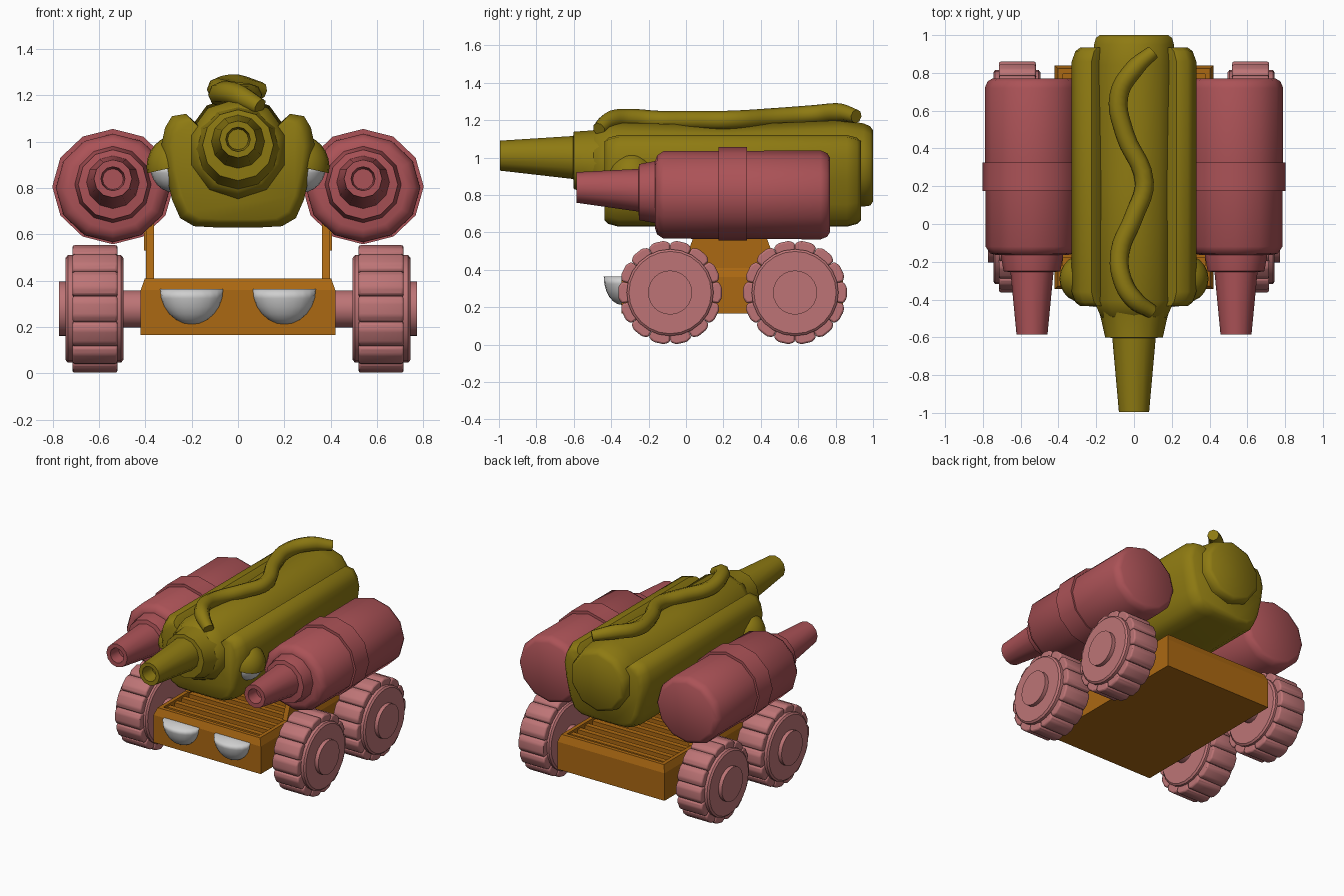
import bpy, bmesh, math
from mathutils import Vector

if bpy.data.objects.get("Cube"):
    bpy.data.objects.remove(bpy.data.objects["Cube"])


def material(name, rgb):
    m = bpy.data.materials.new(name)
    m.use_nodes = True
    m.diffuse_color = (*rgb, 1)
    m.node_tree.nodes["Principled BSDF"].inputs["Base Color"].default_value = (*rgb, 1)
    return m


OLIVE = material("mustard olive", (0.27, 0.195, 0.006))
RED = material("ketchup red", (0.41, 0.085, 0.095))
PINK = material("wheel pink", (0.51, 0.175, 0.18))
ORANGE = material("grill orange", (0.41, 0.14, 0.006))
GREY = material("light grey", (0.62, 0.62, 0.62))


def finish(name, bm, mat, bevel=0, segments=2, angle=35):
    """Turn a bmesh into a shaded object, with optional rounded edges."""
    bmesh.ops.recalc_face_normals(bm, faces=bm.faces)
    me = bpy.data.meshes.new(name)
    bm.to_mesh(me)
    bm.free()
    ob = bpy.data.objects.new(name, me)
    bpy.context.collection.objects.link(ob)
    me.materials.append(mat)
    if bevel:
        mod = ob.modifiers.new("round", "BEVEL")
        mod.width, mod.segments, mod.limit_method = bevel, segments, "ANGLE"
    for o in bpy.context.selected_objects:
        o.select_set(False)
    ob.select_set(True)
    bpy.context.view_layer.objects.active = ob
    bpy.ops.object.shade_smooth_by_angle(angle=math.radians(angle))
    return ob


def loft(name, rings, mat, **kw):
    """Skin a list of equal-length closed rings and cap both ends."""
    bm = bmesh.new()
    loops = [[bm.verts.new(p) for p in ring] for ring in rings]
    n = len(loops[0])
    for a, b in zip(loops, loops[1:]):
        for i in range(n):
            j = (i + 1) % n
            bm.faces.new((a[i], a[j], b[j], b[i]))
    bm.faces.new(loops[0])
    bm.faces.new(loops[-1])
    return finish(name, bm, mat, **kw)


def lathe_y(name, x, profile, mat, sides=12, squash=1, **kw):
    """Turned shape along y; profile rows are (y, radius, centre height)."""
    rings = [[(x + r * math.sin(math.tau * i / sides), y,
               z + r * squash * math.cos(math.tau * i / sides))
              for i in range(sides)] for y, r, z in profile]
    return loft(name, rings, mat, **kw)


def lathe_x(name, y, z, profile, mat, sides=24, **kw):
    rings = [[(x, y + r * math.sin(math.tau * i / sides), z + r * math.cos(math.tau * i / sides))
              for i in range(sides)] for x, r in profile]
    return loft(name, rings, mat, **kw)


def box(name, low, high, mat, **kw):
    ring = [(0, 0), (1, 0), (1, 1), (0, 1)]
    rings = [[(low[0] if not a else high[0], low[1] if not b else high[1], z) for a, b in ring]
             for z in (low[2], high[2])]
    return loft(name, rings, mat, **kw)


def dome(name, centre, size, mat, keep):
    """Half ellipsoid, kept on the side of the given direction."""
    bm = bmesh.new()
    bmesh.ops.create_uvsphere(bm, u_segments=20, v_segments=12, radius=1)
    geom = bm.verts[:] + bm.edges[:] + bm.faces[:]
    cut = bmesh.ops.bisect_plane(bm, geom=geom, plane_co=(0, 0, 0), plane_no=keep, clear_inner=True)
    bmesh.ops.contextual_create(bm, geom=[e for e in cut["geom_cut"] if isinstance(e, bmesh.types.BMEdge)])
    for v in bm.verts:
        v.co = Vector(centre) + Vector([a * b for a, b in zip(v.co, size)])
    return finish(name, bm, mat)


# Grill chassis with a recessed top and cross slats
bm = bmesh.new()
for z, inset in ((0.165, 0), (0.36, 0), (0.41, 0.018), (0.41, 0.045), (0.33, 0.045)):
    for sx, sy in ((-1, 0), (1, 0), (1, 1), (-1, 1)):
        bm.verts.new((sx * (0.42 - inset), 0.84 - inset if sy else -0.345 + inset, z))
bm.verts.ensure_lookup_table()
for level in range(4):
    for i in range(4):
        a, b = level * 4 + i, level * 4 + (i + 1) % 4
        bm.faces.new([bm.verts[k] for k in (a, b, b + 4, a + 4)])
bm.faces.new(bm.verts[:4])
bm.faces.new(bm.verts[-4:])
finish("chassis", bm, ORANGE, angle=15)
for i in range(13):
    y = -0.24 + i * 0.0817
    box("grill_slat", (-0.38, y - 0.018, 0.36), (0.38, y + 0.018, 0.395), ORANGE, angle=15)

# Mirrored parts
for s, side in ((1, "left"), (-1, "right")):
    # Side support plate with a raised triangular brace
    outline = [(-0.02, 0.41), (0.49, 0.41), (0.37, 0.74), (0.1, 0.74)]
    loft(side + "_support", [[(s * x, y, z) for y, z in outline] for x in (0.362, 0.398)], ORANGE, angle=15)
    brace = [(0.13, 0.53), (0.36, 0.53), (0.29, 0.7), (0.2, 0.7)]
    loft(side + "_brace", [[(s * x, y, z) for y, z in brace] for x in (0.39, 0.405)], ORANGE, angle=15)

    # Wheels
    for y, end in ((-0.085, "front"), (0.583, "back")):
        name, z = side + "_" + end, 0.278
        lathe_x(name + "_axle", y, z, [(s * 0.4, 0.08), (s * 0.52, 0.08)], PINK, sides=16)
        lathe_x(name + "_wheel", y, z, [(s * 0.495, 0.22), (s * 0.505, 0.232), (s * 0.735, 0.232),
                                        (s * 0.745, 0.22)], PINK)
        lathe_x(name + "_hub", y, z, [(s * 0.73, 0.118), (s * 0.772, 0.118)], PINK)
        bm = bmesh.new()
        for k in range(14):
            a = math.tau * (k + 0.5) / 14
            corners = []
            for x in (0.52, 0.715):
                for r, w in ((0.2, 0.046), (0.258, 0.058), (0.277, 0.03), (0.277, -0.03),
                             (0.258, -0.058), (0.2, -0.046)):
                    corners.append(bm.verts.new((s * x, y + r * math.sin(a) + w * math.cos(a),
                                                 z + r * math.cos(a) - w * math.sin(a))))
            near, far = corners[:6], corners[6:]
            bm.faces.new(near)
            bm.faces.new(far)
            for i in range(6):
                j = (i + 1) % 6
                bm.faces.new((near[i], near[j], far[j], far[i]))
        finish(name + "_tread", bm, PINK, bevel=0.01, angle=40)

    # Sauce bottle: body, band and hollow nozzle
    x = s * 0.54
    lathe_y(side + "_bottle", x, [(-0.165, 0.19, 0.8), (-0.155, 0.222, 0.8), (-0.12, 0.246, 0.8),
                                  (0.72, 0.25, 0.8), (0.755, 0.235, 0.8), (0.77, 0.21, 0.8)],
            RED, squash=0.95, angle=50)
    lathe_y(side + "_bottle_band", x, [(0.175, 0.262, 0.806), (0.325, 0.262, 0.806)], RED, squash=0.95)
    lathe_y(side + "_bottle_nozzle", x, [(-0.14, 0.165, 0.815), (-0.17, 0.165, 0.815),
                                         (-0.25, 0.15, 0.815), (-0.255, 0.114, 0.825),
                                         (-0.585, 0.082, 0.84), (-0.585, 0.052, 0.84),
                                         (-0.5, 0.045, 0.838)], RED)

    # Sleepy eyes on the bun and cup headlights
    dome(side + "_eyeball", (s * 0.275, -0.29, 0.895), (0.105, 0.11, 0.115), GREY, (0, 0, -1))
    dome(side + "_eyelid", (s * 0.275, -0.29, 0.89), (0.12, 0.125, 0.135), OLIVE, (s * 0.2, 0, 1))
    dome(side + "_headlight", (s * 0.2, -0.34, 0.363), (0.137, 0.1, 0.152), GREY, (0, 0, -1))

# Bun: split-top section lofted with rounded ends
half = [(0.1, 0.63), (0.19, 0.635), (0.25, 0.67), (0.285, 0.75), (0.315, 0.88), (0.33, 0.99),
        (0.315, 1.06), (0.285, 1.11), (0.225, 1.12), (0.18, 1.08), (0.12, 0.95)]
section = half + [(-x, z) for x, z in reversed(half)]
rings = []
for y, k in ((-0.435, 0.86), (-0.415, 0.94), (-0.36, 1), (0.86, 1), (0.915, 0.94), (0.935, 0.86)):
    rings.append([(x * k, y, 0.88 + (z - 0.88) * k) for x, z in section])
loft("bun", rings, OLIVE, angle=50)

# Sausage with a nozzle at the front
lathe_y("sausage", 0, [(-0.505, 0.155, 0.96), (-0.49, 0.185, 0.96), (-0.41, 0.222, 0.965),
                       (0.2, 0.222, 0.95), (0.84, 0.23, 0.97), (0.95, 0.222, 0.96),
                       (0.985, 0.212, 0.955), (1.0, 0.19, 0.955)], OLIVE, sides=10, angle=50)
lathe_y("sausage_nozzle", 0, [(-0.45, 0.19, 0.965), (-0.5, 0.175, 0.97), (-0.6, 0.153, 0.985),
                              (-0.603, 0.115, 1.0), (-0.995, 0.08, 1.01), (-0.995, 0.053, 1.01),
                              (-0.9, 0.045, 1.01)], OLIVE)

# Wavy sauce squiggle on top
curve = bpy.data.curves.new("sauce_squiggle", "CURVE")
curve.dimensions = "3D"
curve.bevel_depth, curve.bevel_resolution, curve.resolution_u = 0.05, 2, 5
curve.use_fill_caps = True
path = [(0.1, 0.91, 1.22), (0.0, 0.82, 1.24), (-0.08, 0.68, 1.23), (-0.05, 0.48, 1.215),
        (0.055, 0.22, 1.2), (0.0, 0.04, 1.2), (-0.075, -0.15, 1.2), (-0.06, -0.3, 1.21),
        (0.0, -0.4, 1.2), (0.095, -0.465, 1.15)]
spline = curve.splines.new("BEZIER")
spline.bezier_points.add(len(path) - 1)
for p, co in zip(spline.bezier_points, path):
    p.co = co
    p.handle_left_type = p.handle_right_type = "AUTO"
spline.bezier_points[0].radius = spline.bezier_points[-1].radius = 0.75
curve.materials.append(OLIVE)
bpy.context.collection.objects.link(bpy.data.objects.new("sauce_squiggle", curve))
